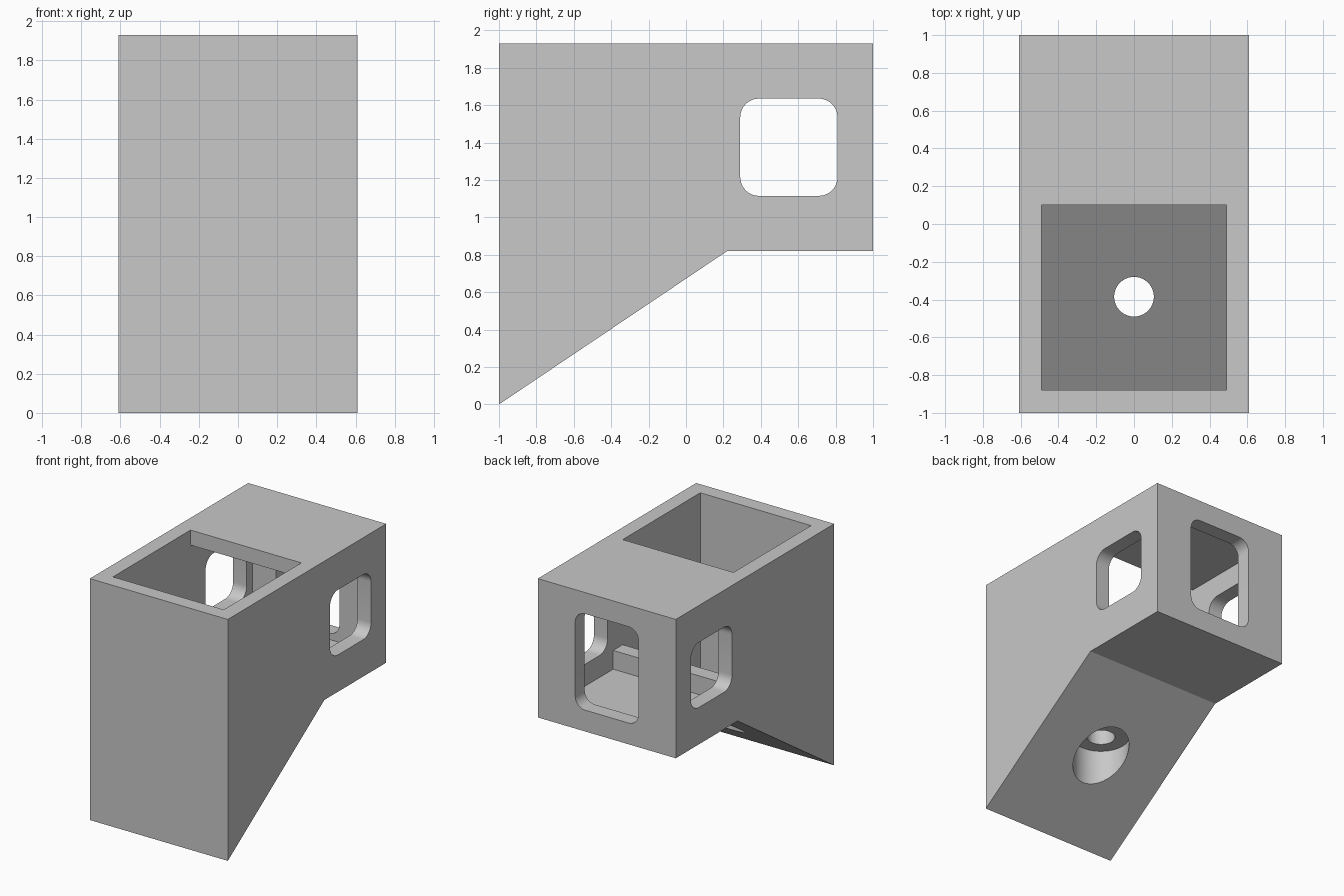
import bpy, bmesh, math
from mathutils import Vector

cube = bpy.data.objects.get("Cube")
if cube:
    bpy.data.objects.remove(cube, do_unlink=True)

grey = bpy.data.materials.new("light_grey")
grey.use_nodes = True
grey.diffuse_color = (0.58, 0.58, 0.58, 1)
grey.node_tree.nodes["Principled BSDF"].inputs["Base Color"].default_value = grey.diffuse_color


def prism(name, outline, axis, low, high):
    """Extrude a closed 2D outline along the x, y or z axis."""
    place = {"x": lambda u, v, t: (t, u, v),
             "y": lambda u, v, t: (u, t, v),
             "z": lambda u, v, t: (u, v, t)}[axis]
    bm = bmesh.new()
    face = bm.faces.new([bm.verts.new(place(u, v, low)) for u, v in outline])
    extruded = bmesh.ops.extrude_face_region(bm, geom=[face], use_keep_orig=True)
    top = [g for g in extruded["geom"] if isinstance(g, bmesh.types.BMVert)]
    bmesh.ops.translate(bm, verts=top, vec=Vector(place(0, 0, high - low)))
    bmesh.ops.recalc_face_normals(bm, faces=bm.faces)
    mesh = bpy.data.meshes.new(name)
    bm.to_mesh(mesh)
    bm.free()
    mesh.materials.append(grey)
    obj = bpy.data.objects.new(name, mesh)
    bpy.context.collection.objects.link(obj)
    return obj


def circle(cx, cy, r, steps=64):
    return [(cx + r * math.cos(math.tau * i / steps),
             cy + r * math.sin(math.tau * i / steps)) for i in range(steps)]


def rounded_rect(cx, cy, width, height, r, steps=10):
    points = []
    for quarter, (sx, sy) in enumerate([(1, 1), (-1, 1), (-1, -1), (1, -1)]):
        for i in range(steps + 1):
            a = math.pi / 2 * (quarter + i / steps)
            points.append((cx + sx * (width / 2 - r) + r * math.cos(a),
                           cy + sy * (height / 2 - r) + r * math.sin(a)))
    return points


# Outer body: upright front, level rear block, sloping underside
body = prism("housing", [(-1, 0), (0.22, 0.82), (1, 0.82), (1, 1.93), (-1, 1.93)],
             "x", -0.61, 0.61)

cutters = [
    # Open-topped pocket with sloping floor, sill and covered rear chamber
    prism("chamber_cutter",
          [(-0.88, 0.43), (0.10, 1.09), (0.22, 1.09), (0.22, 0.94), (0.88, 0.94),
           (0.88, 1.81), (0.10, 1.81), (0.10, 2.1), (-0.88, 2.1)], "x", -0.49, 0.49),
    # Side windows and rear window
    prism("side_window_cutter", rounded_rect(0.55, 1.375, 0.52, 0.52, 0.1), "x", -0.8, 0.8),
    prism("rear_window_cutter", rounded_rect(0, 1.375, 0.56, 0.77, 0.09), "y", 0.7, 1.2),
    # Bolt hole with a wide recess from below
    prism("bolt_recess_cutter", circle(0, -0.385, 0.21), "z", -0.2, 0.57),
    prism("bolt_hole_cutter", circle(0, -0.385, 0.105), "z", 0.4, 1.2),
]

for cutter in cutters:
    cutter.hide_render = True
    mod = body.modifiers.new(cutter.name, "BOOLEAN")
    mod.operation = "DIFFERENCE"
    mod.solver = "EXACT"
    mod.object = cutter

# Bake the cuts and discard the cutters
bpy.context.view_layer.update()
evaluated = body.evaluated_get(bpy.context.evaluated_depsgraph_get())
baked = bpy.data.meshes.new_from_object(evaluated)
body.modifiers.clear()
body.data = baked
baked.name = "housing"
for cutter in cutters:
    bpy.data.objects.remove(cutter, do_unlink=True)
baked.materials.clear()
baked.materials.append(grey)
for polygon in baked.polygons:
    polygon.material_index = 0

# Smooth the rounded corners, keep hard edges crisp
for obj in bpy.context.selected_objects:
    obj.select_set(False)
body.select_set(True)
bpy.context.view_layer.objects.active = body
bpy.ops.object.shade_smooth_by_angle(angle=math.radians(30))
